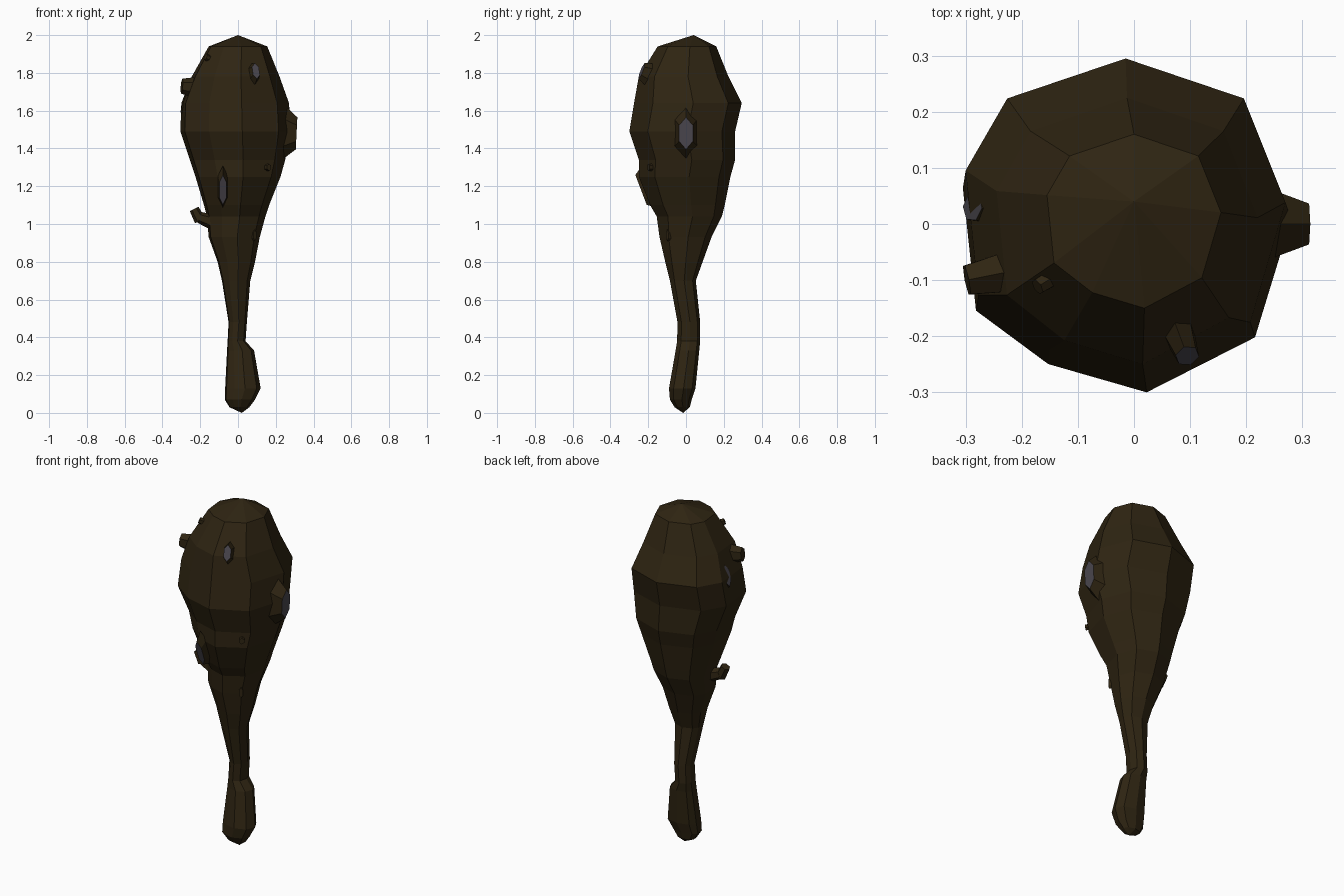
import bpy, bmesh
from mathutils import Vector, Matrix

cube = bpy.data.objects.get("Cube")
if cube:
    bpy.data.objects.remove(cube, do_unlink=True)


def material(name, rgb):
    m = bpy.data.materials.new(name)
    m.use_nodes = True
    m.diffuse_color = (*rgb, 1)
    bsdf = m.node_tree.nodes["Principled BSDF"]
    bsdf.inputs["Base Color"].default_value = (*rgb, 1)
    bsdf.inputs["Roughness"].default_value = 0.9
    return m


WOOD = material("dark wood", (0.028, 0.018, 0.006))
STONE = material("grey stone", (0.068, 0.062, 0.075))


def finish(bm, name):
    bmesh.ops.recalc_face_normals(bm, faces=bm.faces)
    mesh = bpy.data.meshes.new(name)
    bm.to_mesh(mesh)
    bm.free()
    for m in (WOOD, STONE):
        mesh.materials.append(m)
    ob = bpy.data.objects.new(name, mesh)
    bpy.context.collection.objects.link(ob)
    return ob


def loft(name, section, rings, bottom, top):
    """Skin a cross-section through rings of (z, xmin, xmax, ymin, ymax)."""
    bm = bmesh.new()
    loops = []
    for z, x0, x1, y0, y1 in rings:
        cx, cy, rx, ry = (x0 + x1) / 2, (y0 + y1) / 2, (x1 - x0) / 2, (y1 - y0) / 2
        loops.append([bm.verts.new((cx + u * rx, cy + v * ry, z)) for u, v in section])
    n = len(section)
    for a, b in zip(loops, loops[1:]):
        for i in range(n):
            j = (i + 1) % n
            bm.faces.new((a[i], a[j], b[j], b[i]))
    for loop, tip in ((loops[0], bottom), (loops[-1], top)):
        v = bm.verts.new(tip)
        for i in range(n):
            bm.faces.new((loop[i], loop[(i + 1) % n], v))
    return finish(bm, name)


def knot(name, tip, normal, half_w, half_h, depth, flare=1.7, stone=True):
    """Faceted wooden swelling, with an optional stone set in its end."""
    out = Vector(normal).normalized()
    side = Vector((0, 0, 1)).cross(out).normalized()
    up = out.cross(side)
    bm = bmesh.new()
    bmesh.ops.create_cone(bm, cap_ends=True, segments=6, radius1=flare, radius2=1, depth=1)
    frame = Matrix((side * half_w, up * half_h, out * depth)).transposed().to_4x4()
    frame.translation = Vector(tip) - out * depth / 2
    cap = max(bm.faces, key=lambda f: f.calc_center_median().z)
    cap.material_index = int(stone)
    bm.transform(frame)
    return finish(bm, name)


# Club body: uneven nine-sided section from grip to head
section = [(0, 1), (-.74, .75), (-1, .3), (-.92, -.48), (-.48, -.82),
           (.12, -1), (.78, -.65), (1, .1), (.74, .75)]
rings = [
    (.03, -.045, .06, -.06, .02),
    (.07, -.07, .09, -.085, .03),
    (.13, -.068, .12, -.09, .05),
    (.33, -.058, .085, -.055, .07),
    (.38, -.055, .04, -.047, .075),
    (.48, -.05, .047, -.045, .075),
    (.70, -.085, .065, -.085, .052),
    (.80, -.108, .09, -.11, .088),
    (.93, -.155, .115, -.14, .135),
    (1.04, -.165, .145, -.155, .19),
    (1.10, -.18, .165, -.19, .205),
    (1.25, -.225, .225, -.25, .235),
    (1.34, -.255, .25, -.25, .26),
    (1.49, -.305, .28, -.30, .26),
    (1.64, -.30, .27, -.275, .295),
    (1.78, -.245, .22, -.25, .225),
    (1.94, -.155, .155, -.15, .16),
]
loft("club_body", section, rings, (.02, -.015, 0), (0, .04, 2))

# Stones set in the head
knot("left_stone", (.31, 0, 1.48), (1, 0, -.05), .042, .085, .07)
knot("lower_front_stone", (-.08, -.238, 1.18), (0, -.92, -.35), .022, .085, .05, 1.4)
knot("upper_front_stone", (.095, -.235, 1.81), (.3, -.8, .35), .022, .045, .05, 1.4)
knot("right_stone", (-.288, .03, 1.65), (-1, .1, .3), .026, .06, .05, 1.4)

# Bare wooden knots
knot("right_knot", (-.298, -.1, 1.73), (-1, -.2, .1), .03, .04, .08, 1.4, False)
knot("top_nub", (-.172, -.112, 1.885), (-.8, -.5, .4), .015, .018, .05, 1.2, False)
knot("front_nub", (.165, -.2, 1.3), (.5, -.8, 0), .015, .018, .06, 1.2, False)
knot("grip_nub", (.09, -.1, .94), (.6, -.8, 0), .012, .03, .05, 1.2, False)

# Broken twig: root, bend and stub
knot("twig_root", (-.205, -.035, 1.035), (-1, 0, .35), .03, .03, .1, 1.5, False)
knot("twig_stub", (-.232, -.035, 1.08), (-.5, 0, 1), .026, .026, .07, 1.15, False)
